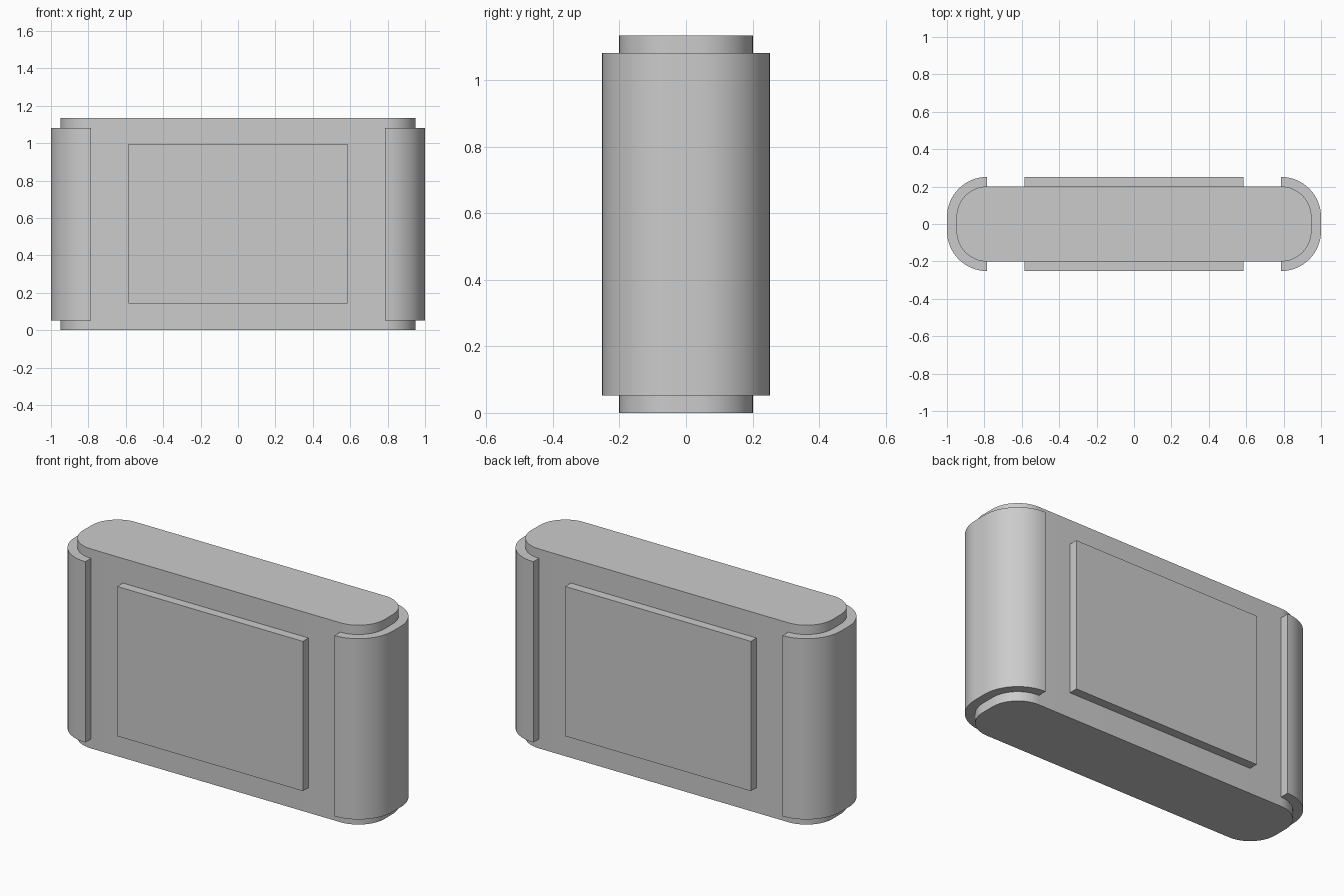
import bpy
import bmesh
from math import sin, cos, pi, radians

cube = bpy.data.objects.get("Cube")
if cube:
    bpy.data.objects.remove(cube, do_unlink=True)

grey = bpy.data.materials.new("light_grey")
grey.use_nodes = True
grey.diffuse_color = (0.6, 0.6, 0.6, 1)
grey.node_tree.nodes["Principled BSDF"].inputs["Base Color"].default_value = (0.6, 0.6, 0.6, 1)

CORNER_X, CORNER_Y = 0.785, 0.037   # centre of each rounded corner
INNER, OUTER = 0.164, 0.215         # corner radii of body and end caps
DEPTH = CORNER_Y + OUTER
HEIGHT = 1.135
STEPS = 16


def end_curve(radius, side):
    """Rounded end outline, counter-clockwise; side is +1 (left) or -1 (right)."""
    points = []
    for sy in (-1, 1):
        for i in range(STEPS + 1):
            a = pi / 2 * i / STEPS - (pi / 2 if sy < 0 else 0)
            points.append((side * (CORNER_X + radius * cos(a)),
                           side * (sy * CORNER_Y + radius * sin(a))))
    return points


def extrude(name, outline, z0, z1):
    """Prism over a flat outline, with smooth curved sides and sharp rims."""
    bm = bmesh.new()
    base = bm.faces.new([bm.verts.new((x, y, z0)) for x, y in outline])
    top = bmesh.ops.extrude_face_region(bm, geom=[base], use_keep_orig=True)["geom"]
    verts = [g for g in top if isinstance(g, bmesh.types.BMVert)]
    bmesh.ops.translate(bm, verts=verts, vec=(0, 0, z1 - z0))
    bmesh.ops.recalc_face_normals(bm, faces=bm.faces)
    mesh = bpy.data.meshes.new(name)
    bm.to_mesh(mesh)
    bm.free()
    mesh.materials.append(grey)
    obj = bpy.data.objects.new(name, mesh)
    bpy.context.collection.objects.link(obj)
    bpy.ops.object.select_all(action="DESELECT")
    obj.select_set(True)
    bpy.context.view_layer.objects.active = obj
    bpy.ops.object.shade_smooth_by_angle(angle=radians(30))
    return obj


# Main body with rounded ends
extrude("body", end_curve(INNER, 1) + end_curve(INNER, -1), 0, HEIGHT)

# Curved shells wrapped around both ends
for name, side in (("left_end_cap", 1), ("right_end_cap", -1)):
    shell = end_curve(OUTER, side) + end_curve(INNER, side)[::-1]
    extrude(name, shell, 0.053, HEIGHT - 0.053)

# Raised rectangular panels on front and back
for name, side in (("front_panel", -1), ("back_panel", 1)):
    y0, y1 = side * (CORNER_Y + INNER), side * DEPTH
    extrude(name, [(-0.585, y0), (0.585, y0), (0.585, y1), (-0.585, y1)], 0.143, 0.995)
